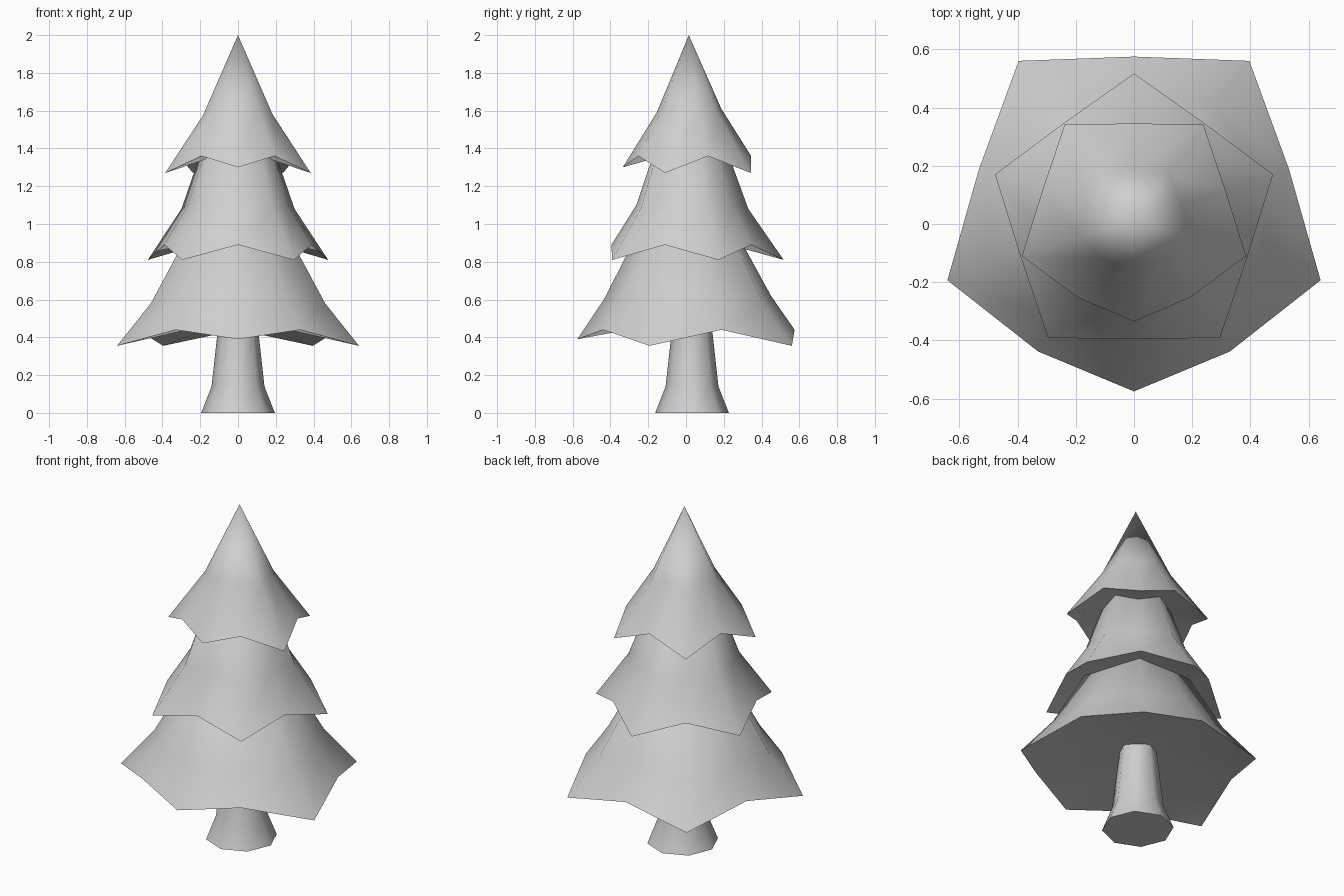
import bpy
import bmesh
from math import cos, sin, pi, radians

cube = bpy.data.objects.get("Cube")
if cube:
    bpy.data.objects.remove(cube, do_unlink=True)

# One plain grey for the whole tree
grey = bpy.data.materials.new("plain_grey")
grey.use_nodes = True
colour = (0.62, 0.62, 0.62, 1)
grey.diffuse_color = colour
grey.node_tree.nodes["Principled BSDF"].inputs["Base Color"].default_value = colour

AXIS_Y = 0.015


def lathe(name, rings, bottom_z, top_z, centre_y):
    """Bridge rings of points from bottom to top and close both ends with fans."""
    bm = bmesh.new()
    loops = [[bm.verts.new((x, y + centre_y, z)) for x, y, z in ring] for ring in rings]
    n = len(loops[0])
    base = bm.verts.new((0, centre_y, bottom_z))
    apex = bm.verts.new((0, centre_y, top_z))
    for i in range(n):
        j = (i + 1) % n
        bm.faces.new((base, loops[0][j], loops[0][i]))
        for low, high in zip(loops, loops[1:]):
            bm.faces.new((low[i], low[j], high[j], high[i]))
        bm.faces.new((loops[-1][i], loops[-1][j], apex))
    mesh = bpy.data.meshes.new(name)
    bm.to_mesh(mesh)
    bm.free()
    mesh.materials.append(grey)
    obj = bpy.data.objects.new(name, mesh)
    bpy.context.collection.objects.link(obj)
    bpy.ops.object.select_all(action="DESELECT")
    obj.select_set(True)
    bpy.context.view_layer.objects.active = obj
    bpy.ops.object.shade_smooth_by_angle(angle=radians(80))
    return obj


def star_ring(start, tip, notch, front=None):
    """Ten points alternating between tip and notch, each given as (radius, height)."""
    points = []
    for i in range(10):
        angle = radians(start) + i * pi / 5
        radius, z = notch if i % 2 else tip
        if i == 0 and front:
            radius, z = front
        points.append((radius * cos(angle), radius * sin(angle), z))
    return points


def round_ring(radius, z, sides=8):
    return [(radius * cos(2 * pi * i / sides), radius * sin(2 * pi * i / sides), z)
            for i in range(sides)]


# Trunk with a flared foot
lathe("trunk", [round_ring(r, z) for r, z in
                ((0.195, 0), (0.14, 0.14), (0.11, 0.41), (0.093, 0.55))],
      0, 0.55, 0.032)

# Lower branches, with a shorter tip at the front
lathe("lower_branches", [
    star_ring(-90, (0.674, 0.355), (0.56, 0.44), (0.59, 0.39)),
    star_ring(-90, (0.485, 0.58), (0.435, 0.62), (0.45, 0.6)),
    star_ring(-90, (0.22, 1.05), (0.2, 1.05)),
], 0.5, 1.1, AXIS_Y)

# Middle branches, turned half a step
lathe("middle_branches", [
    star_ring(90, (0.502, 0.81), (0.41, 0.89)),
    star_ring(90, (0.315, 1.08), (0.278, 1.1)),
    star_ring(90, (0.18, 1.45), (0.16, 1.45)),
], 0.95, 1.5, AXIS_Y)

# Top branches rising to the point
lathe("top_branches", [
    star_ring(-90, (0.405, 1.27), (0.33, 1.36), (0.35, 1.3)),
    star_ring(-90, (0.195, 1.575), (0.172, 1.61), (0.17, 1.59)),
], 1.4, 2, AXIS_Y)
